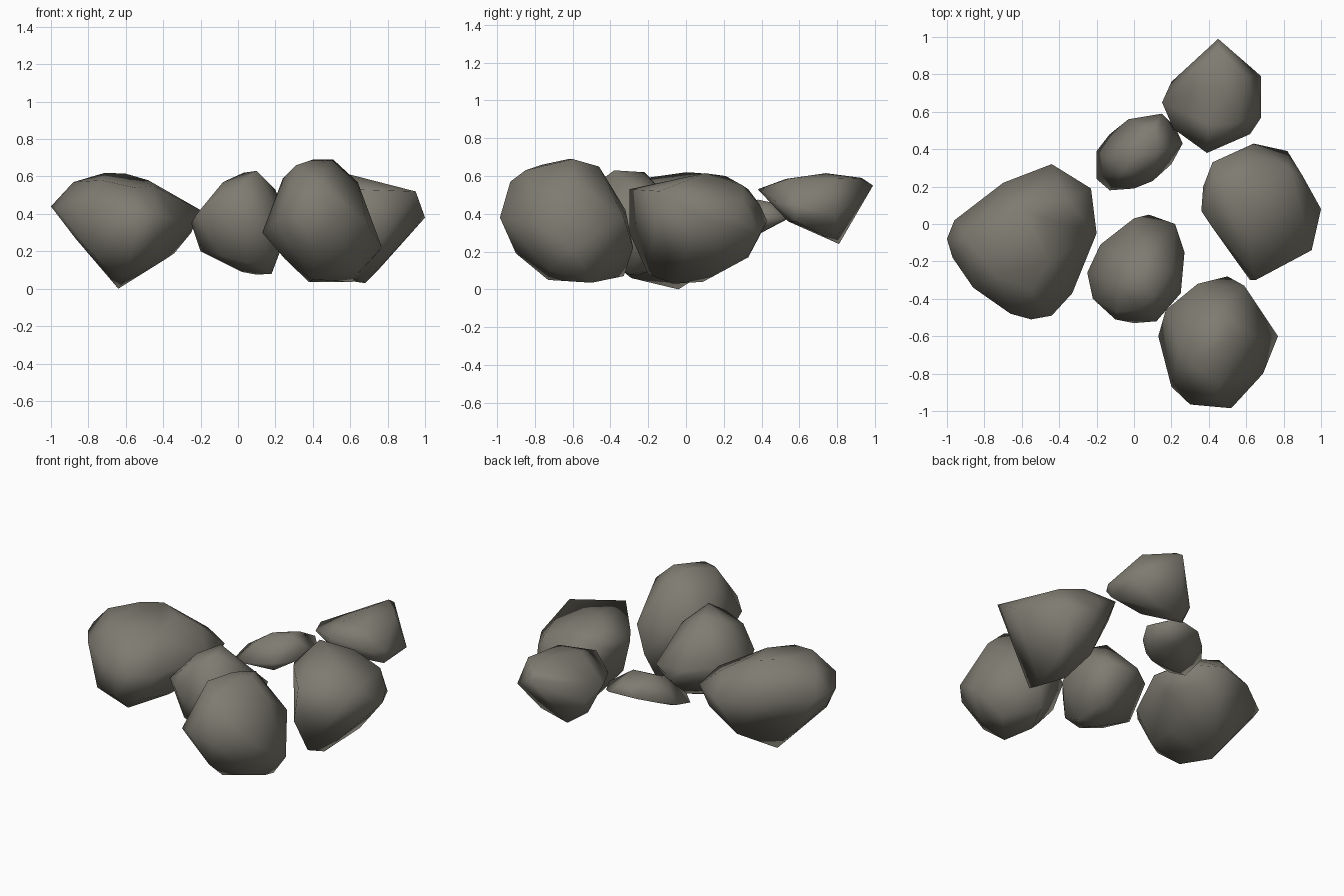
import bpy, bmesh

stone = bpy.data.materials.new("warm_grey_stone")
stone.diffuse_color = (0.21, 0.20, 0.165, 1)


def rock(name, rim, top, bottom):
    """Convex boulder spanned by its widest rim, crown points and underside points."""
    bm = bmesh.new()
    for p in rim + top + bottom:
        bm.verts.new(p)
    bmesh.ops.convex_hull(bm, input=bm.verts[:], use_existing_faces=False)
    loose = [v for v in bm.verts if not v.link_faces]
    bmesh.ops.delete(bm, geom=loose, context='VERTS')
    bmesh.ops.recalc_face_normals(bm, faces=bm.faces[:])
    for f in bm.faces:
        f.smooth = True
    mesh = bpy.data.meshes.new(name)
    bm.to_mesh(mesh)
    bm.free()
    mesh.materials.append(stone)
    bpy.context.collection.objects.link(bpy.data.objects.new(name, mesh))


# Large boulder on the left, tapering to a low point
rock("left_boulder",
     rim=[(-1, -.08, .44), (-.96, .02, .43), (-.7, .22, .42), (-.44, .32, .4),
          (-.23, .19, .4), (-.2, -.05, .42), (-.33, -.37, .37), (-.44, -.49, .4),
          (-.55, -.51, .4), (-.66, -.48, .42), (-.86, -.34, .45), (-.97, -.18, .43)],
     top=[(-.88, -.1, .57), (-.73, -.28, .58), (-.71, 0, .62), (-.6, .08, .615),
          (-.48, .03, .58), (-.55, -.35, .54), (-.36, .13, .51), (-.45, -.2, .55)],
     bottom=[(-.64, -.04, 0), (-.6, -.29, .06), (-.77, -.37, .18), (-.87, -.23, .27),
             (-.85, -.15, .25), (-.5, .18, .14), (-.31, .2, .28), (-.4, -.15, .15),
             (-.34, .05, .19), (-.25, 0, .3), (-.45, -.38, .19), (-.57, -.46, .2)])

# Rounded boulder at the front
rock("front_boulder",
     rim=[(.13, -.6, .3), (.17, -.46, .4), (.34, -.32, .42), (.5, -.28, .22),
          (.59, -.33, .38), (.77, -.6, .22), (.69, -.8, .35), (.52, -.985, .38),
          (.3, -.965, .4), (.2, -.87, .36)],
     top=[(.24, -.65, .59), (.4, -.62, .69), (.51, -.6, .69), (.31, -.76, .66),
          (.44, -.93, .57), (.46, -.85, .63), (.64, -.6, .57), (.45, -.46, .65)],
     bottom=[(.38, -.5, .035), (.61, -.5, .035), (.4, -.73, .05), (.63, -.62, .07),
             (.6, -.72, .1), (.74, -.58, .19), (.45, -.33, .07), (.25, -.6, .16),
             (.42, -.9, .19)])

# Wedge boulder on the right with a flat, sharp front edge
rock("right_boulder",
     rim=[(.36, .07, .48), (.37, .2, .47), (.42, .33, .53), (.64, .43, .36),
          (.82, .39, .29), (.9, .26, .38), (1, .08, .38), (.95, -.14, .52),
          (.65, -.3, .53), (.62, -.3, .3), (.42, -.02, .5), (.6, .39, .45)],
     top=[(.45, .21, .6), (.58, .1, .615), (.64, .3, .55), (.83, .3, .48)],
     bottom=[(.68, -.07, .03), (.61, .09, .04), (.75, .2, .1), (.72, .33, .17),
             (.55, .25, .15), (.65, -.2, .08), (.5, -.06, .2)])

# Middle stone
rock("middle_stone",
     rim=[(-.25, -.26, .35), (-.18, -.11, .38), (0, .03, .36), (.08, .05, .3),
          (.22, 0, .34), (.27, -.15, .32), (.25, -.37, .35), (.12, -.52, .36),
          (0, -.53, .34), (-.1, -.51, .4), (-.22, -.4, .4)],
     top=[(-.08, -.32, .57), (.03, -.22, .62), (.1, -.38, .63), (.2, -.25, .53),
          (.03, -.46, .57), (-.09, -.47, .51)],
     bottom=[(.02, -.28, .09), (.1, -.26, .075), (.18, -.3, .08), (.15, -.12, .12),
             (-.2, -.28, .2), (.05, -.45, .14), (-.1, -.42, .18), (.17, -.44, .16)])

# Raised stone at the back, flat on top and pointed below
rock("back_stone",
     rim=[(.45, .99, .55), (.68, .79, .39), (.68, .57, .45), (.62, .48, .46),
          (.39, .38, .53), (.21, .51, .48), (.15, .65, .47), (.2, .76, .38)],
     top=[(.4, .53, .585), (.55, .54, .585), (.45, .74, .615), (.45, .93, .59),
          (.6, .79, .585)],
     bottom=[(.3, .81, .24), (.22, .71, .29), (.5, .8, .28), (.66, .58, .36),
             (.4, .54, .36), (.5, .65, .32), (.27, .6, .35)])

# Small thin pebble bridging the gap
rock("small_pebble",
     rim=[(-.2, .39, .33), (-.13, .48, .36), (-.03, .56, .39), (.15, .59, .4),
          (.22, .52, .37), (.26, .43, .38), (.2, .32, .35), (.1, .23, .34),
          (0, .19, .33), (-.13, .18, .31), (-.2, .24, .29)],
     top=[(0, .36, .47), (.12, .38, .475), (-.05, .29, .44), (.1, .5, .45)],
     bottom=[(-.1, .28, .26), (.08, .26, .28), (.1, .4, .3)])
